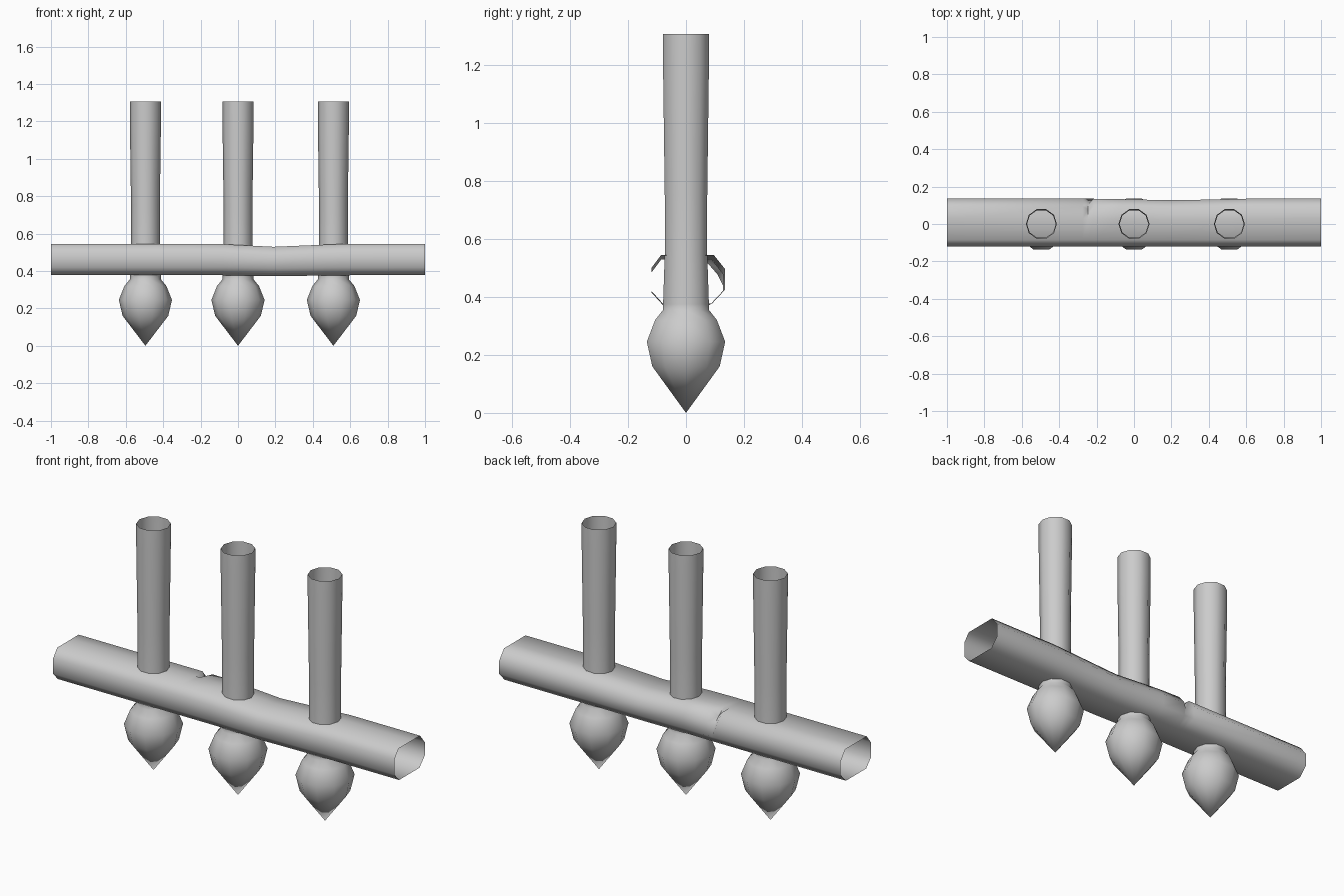
import bpy, bmesh, math

if "Cube" in bpy.data.objects:
    bpy.data.objects.remove(bpy.data.objects["Cube"])


def finish(bm, name, angle):
    bmesh.ops.recalc_face_normals(bm, faces=bm.faces)
    mesh = bpy.data.meshes.new(name)
    bm.to_mesh(mesh)
    bm.free()
    obj = bpy.data.objects.new(name, mesh)
    bpy.context.collection.objects.link(obj)
    bpy.ops.object.select_all(action='DESELECT')
    bpy.context.view_layer.objects.active = obj
    obj.select_set(True)
    bpy.ops.object.shade_smooth_by_angle(angle=math.radians(angle))
    return obj


def bridge(bm, a, b):
    n = len(a)
    for i in range(n):
        bm.faces.new((a[i], a[(i + 1) % n], b[(i + 1) % n], b[i]))


# Stakes: open ten-sided tube running through the rail into a pointed bulb
PROFILE = [(0.083, 1.305), (0.083, 1.19), (0.077, 0.75), (0.077, 0.545),
           (0.083, 0.375), (0.083, 0.355), (0.112, 0.32),
           (0.142, 0.245), (0.122, 0.16)]
SIDES = 10


def stake(name, x):
    bm = bmesh.new()
    rings = [[bm.verts.new((x + r * math.cos(math.tau * i / SIDES),
                            r * math.sin(math.tau * i / SIDES), z))
              for i in range(SIDES)] for r, z in PROFILE]
    for a, b in zip(rings, rings[1:]):
        bridge(bm, a, b)
    tip = bm.verts.new((x, 0, 0))
    last = rings[-1]
    for i in range(SIDES):
        bm.faces.new((last[i], last[(i + 1) % SIDES], tip))
    finish(bm, name, 50)


for name, x in (("left_stake", -0.495), ("middle_stake", 0), ("right_stake", 0.51)):
    stake(name, x)

# Rail: open-ended, slightly sagging bar; (y, z) section with back side first
SECTION = [(0.03, 0.545), (0.095, 0.545), (0.135, 0.495), (0.135, 0.425),
           (0.09, 0.377), (-0.08, 0.377), (-0.119, 0.42),
           (-0.119, 0.50), (-0.085, 0.545)]
# x, shift in y, drop of the top, drop of the bottom
STATIONS = [(-1, 0, 0, 0), (-0.275, 0, 0, 0), (-0.245, 0, 0, 0), (-0.215, 0, 0, 0),
            (-0.08, -0.002, 0.002, 0), (0.19, -0.008, 0.016, 0.005),
            (0.5, -0.003, 0.003, 0.001), (0.6, 0, 0, 0), (1, 0, 0, 0)]
bm = bmesh.new()
rings = []
for x, dy, top, bottom in STATIONS:
    rings.append([bm.verts.new((x, y + (dy if y > 0 else 0),
                                z - (top if z > 0.46 else bottom)))
                  for y, z in SECTION])
# Notch chipped into the upper back edge
rings[2][1].co.y, rings[2][1].co.z = 0.078, 0.512
rings[2][2].co.y, rings[2][2].co.z = 0.108, 0.478
for a, b in zip(rings, rings[1:]):
    bridge(bm, a, b)
finish(bm, "cross_rail", 60)
